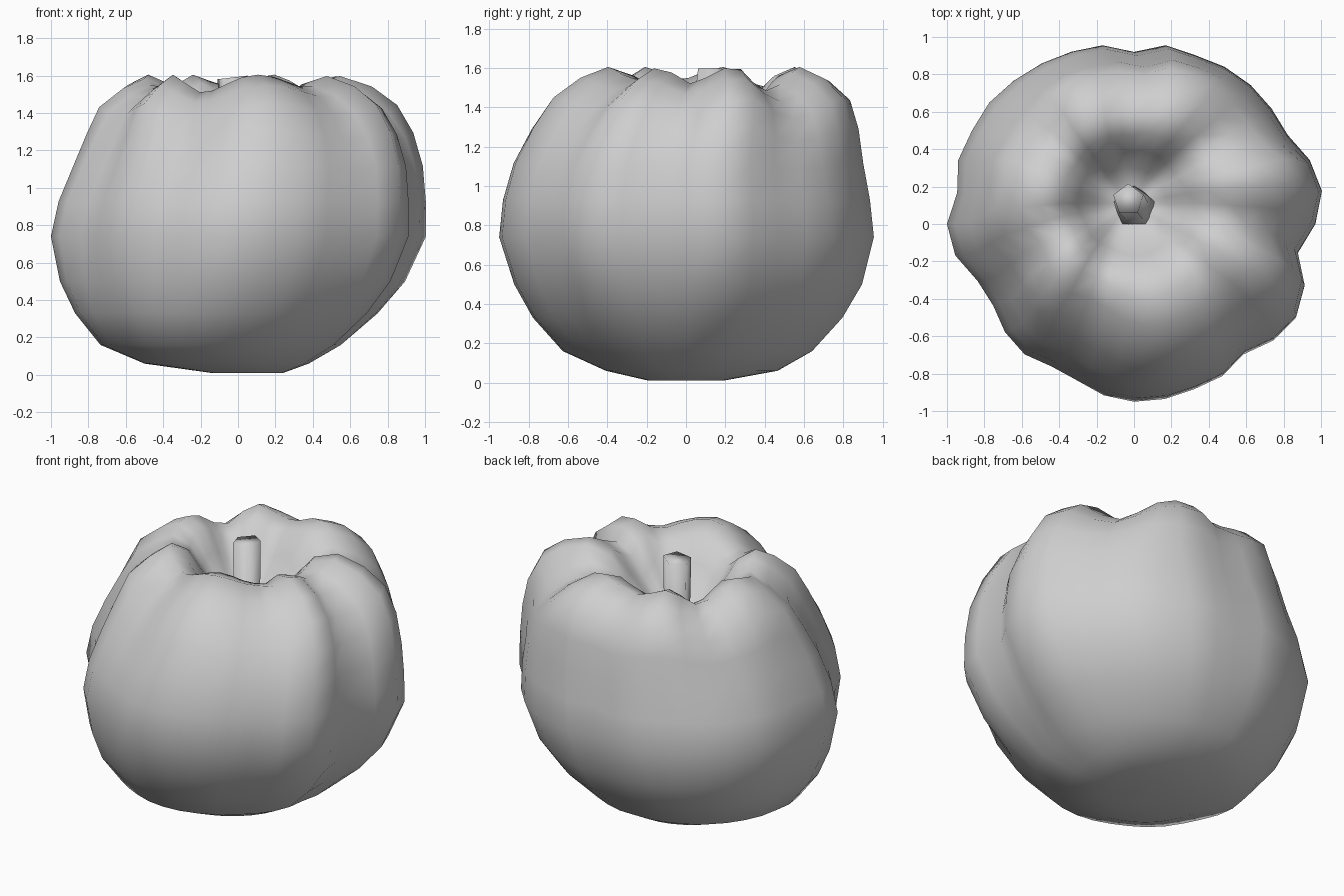
import bpy
import bmesh
from math import sin, cos, pi, radians

cube = bpy.data.objects.get("Cube")
if cube:
    bpy.data.objects.remove(cube, do_unlink=True)

# One plain grey for the whole model
GREY = (0.62, 0.62, 0.62, 1)
grey = bpy.data.materials.new("plain_grey")
grey.use_nodes = True
grey.diffuse_color = GREY
grey.node_tree.nodes["Principled BSDF"].inputs["Base Color"].default_value = GREY

# Widest outline, in percent of one unit, at equal angle steps from +x
OUTLINE = [97, 102, 100, 95, 96, 97, 97, 96, 97, 92, 97, 98,
           99, 100, 101, 100, 100, 96, 100, 97, 89, 87, 90, 91,
           88, 89, 93, 95, 95, 94, 94, 91, 97, 100, 97, 89]

# Grooves that part the lobes: angle, strength
GROOVES = [(40, 1), (100, .5), (142, .9), (197, .55), (242, .8), (317, .55), (350, .7)]

# Section from the base, over the shoulder, into the hollow:
# radius fraction, height, centre x, centre y, groove depth
SECTION = [
    (.20, .01, .05, 0, 0),
    (.46, .06, -.06, .03, 0),
    (.67, .16, -.09, .01, 0),
    (.83, .33, -.06, .01, 0),
    (.93, .50, -.03, .01, 0),
    (1.0, .74, 0, 0, 0),
    (.98, .93, .02, 0, .1),
    (.935, 1.12, .05, .01, .3),
    (.875, 1.30, .06, .045, .6),
    (.80, 1.45, .05, .075, .9),
    (.67, 1.55, .045, .09, 1),
    (.53, 1.605, .02, .10, 1),
    (.40, 1.56, 0, .11, 1),
    (.30, 1.43, -.01, .11, .7),
    (.20, 1.30, -.02, .11, .3),
    (.09, 1.23, -.02, .11, 0),
]


def groove_amount(angle):
    """Full strength in a groove, falling to 0 at the middle of a lobe."""
    first, strength = GROOVES[0]
    ends = GROOVES + [(first + 360, strength)]
    if angle < first:
        angle += 360
    for (low, low_strength), (high, high_strength) in zip(ends, ends[1:]):
        if low <= angle <= high:
            share = (angle - low) / (high - low)
            nearest = low_strength if share < 0.5 else high_strength
            return nearest * cos(pi * share) ** 2


def skin(name, rings):
    """Join rings of points into a closed, smooth surface."""
    bm = bmesh.new()
    loops = [[bm.verts.new(p) for p in ring] for ring in rings]
    count = len(loops[0])
    for lower, upper in zip(loops, loops[1:]):
        for i in range(count):
            j = (i + 1) % count
            bm.faces.new((lower[i], lower[j], upper[j], upper[i]))
    bm.faces.new(loops[0][::-1])
    bm.faces.new(loops[-1])
    bmesh.ops.recalc_face_normals(bm, faces=bm.faces)
    mesh = bpy.data.meshes.new(name)
    bm.to_mesh(mesh)
    bm.free()
    mesh.materials.append(grey)
    mesh.shade_smooth()
    bpy.context.collection.objects.link(bpy.data.objects.new(name, mesh))


# Lobed body with the hollow in its top; the outline rounds off near both poles
body_rings = []
step = 360 / len(OUTLINE)
for fraction, height, cx, cy, depth in SECTION:
    blend = min(1, fraction / 0.6, height / 0.6)
    ring = []
    for i, percent in enumerate(OUTLINE):
        angle = i * step
        groove = groove_amount(angle) * depth
        radius = fraction * (0.95 + (percent / 100 - 0.95) * blend)
        radius *= 1 - 0.06 * groove
        a = radians(angle)
        ring.append((cx + radius * cos(a), cy + radius * sin(a), height - 0.12 * groove))
    body_rings.append(ring)
skin("lobed_body", body_rings)

# Five-sided stem, flared at the foot and leaning back
stem_rings = []
for x, y, z, radius in [(0, .08, 1.2, .15), (0, .09, 1.28, .08), (-.03, .13, 1.59, .085)]:
    ring = []
    for i in range(5):
        a = pi / 2 + i * 2 * pi / 5
        ring.append((x + radius * cos(a), y + radius * sin(a), z + 0.12 * radius * cos(a)))
    stem_rings.append(ring)
skin("stem", stem_rings)
